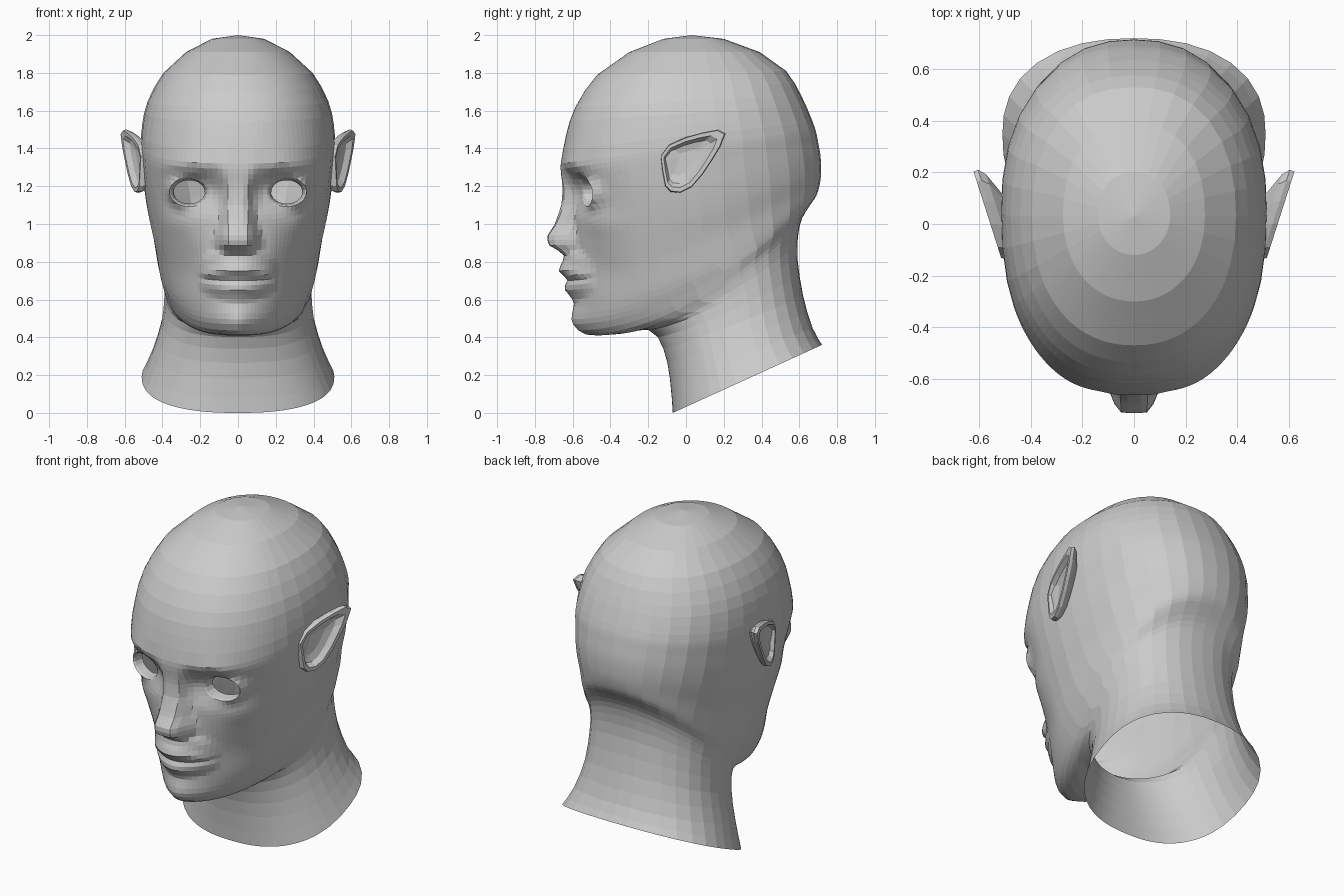
import bpy, bmesh
from math import sin, cos, radians, exp, hypot

if "Cube" in bpy.data.objects:
    bpy.data.objects.remove(bpy.data.objects["Cube"])

# Ring stations: front y, front z, back y, back z, half width, front squareness, tilt curve, centre y
NECK = [
    (-.07, .00, .72, .36, .51, 2.4, 1.0, .35),
    (-.085, .18, .67, .45, .455, 2.2, 1.05, .30),
    (-.12, .34, .62, .62, .405, 2.1, 1.15, .27),
    (-.20, .44, .59, .82, .39, 1.9, 1.4, .25),
    (-.40, .415, .595, .95, .393, 1.55, 1.7, .22),
    (-.53, .415, .615, 1.03, .40, 1.5, 1.8, .20),
    (-.59, .47, .65, 1.09, .412, 1.6, 1.8, .20)]
SKULL = [
    (-.59, .56, .69, 1.15, .425, 1.72, 1.7, .15),
    (-.59, .70, .71, 1.22, .445, 1.82, 1.4, .10),
    (-.595, .86, .715, 1.29, .475, 1.97, 1.2, .08),
    (-.60, 1.02, .712, 1.36, .495, 2.15, 1.1, .06),
    (-.615, 1.18, .70, 1.43, .507, 2.4, 1.0, .05),
    (-.655, 1.32, .685, 1.50, .515, 2.4, 1.0, .05),
    (-.635, 1.47, .655, 1.58, .507, 2.3, 1.0, .04),
    (-.585, 1.62, .61, 1.68, .478, 2.25, 1.0, .03),
    (-.47, 1.79, .53, 1.81, .395, 2.2, 1.0, .03),
    (-.30, 1.91, .39, 1.91, .275, 2.1, 1.0, .03),
    (-.12, 1.98, .20, 1.98, .14, 2.0, 1.0, .03)]
STEPS = [2, 2, 2, 2, 2, 2, 3, 6, 6, 6, 6, 5, 2, 2, 2, 1, 1]

# Feature profiles: nose (z, height, half width) and lips (z, height)
NOSE = [(.845, .04, .13), (.875, .125, .14), (.93, .142, .14), (1.0, .095, .115),
        (1.1, .055, .10), (1.2, .035, .11), (1.30, .01, .14), (1.36, 0, .14)]
LIPS = [(.585, 0), (.62, .025), (.655, .055), (.69, .047), (.712, .025), (.738, .085),
        (.77, .078), (.80, .06), (.86, .045), (.92, 0)]
EYE = (.258, 1.17, .105, .078)      # centre x, z and radii


def lookup(table, z):
    if z < table[0][0] or z > table[-1][0]:
        return [0] * (len(table[0]) - 1)
    for a, b in zip(table, table[1:]):
        if z <= b[0]:
            t = (z - a[0]) / (b[0] - a[0])
            return [p + (q - p) * t for p, q in zip(a[1:], b[1:])]


def smooth(t):
    t = max(0, min(1, t))
    return t * t * (3 - 2 * t)


def bump(x, z, cx, cz, rx, rz):
    return exp(-((x - cx) / rx) ** 2 - ((z - cz) / rz) ** 2)


def relief(x, z):
    """How far the face stands out in front of the plain loft."""
    x = abs(x)
    nose = mask = 0
    if NOSE[0][0] < z < NOSE[-1][0]:
        h, w = lookup(NOSE, z)
        mask = smooth((w - x) / (w * .65))
        nose = h * mask
    taper = max(0, 1 - (x / .21) ** 2)
    zl = .712 + (z - .712) / (1 - .5 * min(1, x / .21) ** 2)
    mouth = lookup(LIPS, zl)[0] * taper ** .8
    d = max(nose, mouth)
    d -= .06 * bump(x, z, .19, 1.17, .13, .09) * (1 - mask)      # socket
    d += .015 * bump(x, z, .25, 1.31, .15, .04)                  # brow
    d += .015 * bump(x, z, .34, 1.0, .09, .07)                   # cheekbone
    d -= .015 * bump(x, z, .27, .76, .08, .12)                   # cheek hollow
    d += .012 * bump(x, z, 0, .51, .13, .06)                     # chin
    return d


def spline(rows, steps):
    out = []
    for i, n in enumerate(steps):
        p = [rows[max(0, min(len(rows) - 1, i + k))] for k in (-1, 0, 1, 2)]
        for j in range(n):
            t = j / n
            out.append([b + .5 * t * (c - a + t * (2 * a - 5 * b + 4 * c - d + t * (3 * (b - c) + d - a)))
                        for a, b, c, d in zip(*p)])
    return out + [rows[-1]]


def make_object(name, bm):
    me = bpy.data.meshes.new(name)
    bm.to_mesh(me)
    bm.free()
    ob = bpy.data.objects.new(name, me)
    bpy.context.collection.objects.link(ob)
    return ob


def bridge(bm, a, b):
    n = len(a)
    for j in range(n):
        bm.faces.new((a[j], a[(j + 1) % n], b[(j + 1) % n], b[j]))


# Head and neck: one loft, dense on the face, coarse on the back
half = [3 * i for i in range(1, 21)] + [68, 79, 90] + [90 + 11.25 * i for i in range(1, 8)]
angles = [-180] + [-a for a in reversed(half)] + [0] + half
bm = bmesh.new()
rings = []
for yf, zf, yb, zb, hw, n, p, c in spline(NECK + SKULL, STEPS):
    ring = []
    for a in angles:
        s, k = sin(radians(a)), cos(radians(a))
        e = n if k > 0 else 2.3
        r = (abs(s) ** e + abs(k) ** e) ** (-1 / e)
        x = hw * r * s
        y = c - r * k * ((c - yf) if k > 0 else (yb - c))
        z = zf + (zb - zf) * max(0, (y - yf) / (yb - yf)) ** p
        if z > .43:
            y -= relief(x, z) * smooth((-.2 - y) / .15)
        ring.append(bm.verts.new((x, y, z)))
    if rings:
        bridge(bm, rings[-1], ring)
    rings.append(ring)
top = bm.verts.new((0, .03, 2.0))
for j in range(len(angles)):
    bm.faces.new((rings[-1][j], rings[-1][(j + 1) % len(angles)], top))

# Eye openings: cut, fit to an ellipse, relax the lids, then turn a rim inward
ex, ez, rx, rz = EYE


def eye_r(co):
    return hypot((abs(co.x) - ex) / rx, (co.z - ez) / rz)


def fit_eye(v, scale):
    sx = 1 if v.co.x > 0 else -1
    v.co.x = sx * (ex + (abs(v.co.x) - ex) * scale)
    v.co.z = ez + (v.co.z - ez) * scale


holes = [f for f in bm.faces if f.calc_center_median().y < -.3 and eye_r(f.calc_center_median()) < 1]
bmesh.ops.delete(bm, geom=holes, context='FACES')
edges = [e for e in bm.edges if e.is_boundary and e.verts[0].co.z > .9]
rim = {v for e in edges for v in e.verts}
for v in rim:
    fit_eye(v, 1 / eye_r(v.co))
    v.co.y = -.55 + .27 * (abs(v.co.x) - .155) - .25 * max(0, v.co.z - ez)
lids = [v for v in bm.verts if v.co.y < -.3 and eye_r(v.co) < 1.7 and v not in rim]
for _ in range(3):
    bmesh.ops.smooth_vert(bm, verts=lids, factor=.5, use_axis_x=True, use_axis_y=True, use_axis_z=True)
for shrink, depth in ((.9, .01), (.88, .05)):
    geo = bmesh.ops.extrude_edge_only(bm, edges=edges)['geom']
    for v in [g for g in geo if isinstance(g, bmesh.types.BMVert)]:
        fit_eye(v, shrink)
        v.co.y += depth
    edges = [g for g in geo if isinstance(g, bmesh.types.BMEdge)]
make_object("head", bm)

# Ears: swept-back pointed outline, lofted from skull to rim to hollow
OUTLINE = [(-.11, 1.20), (-.125, 1.28), (-.135, 1.36), (-.09, 1.42), (0, 1.46), (.09, 1.485), (.17, 1.5),
           (.21, 1.48), (.185, 1.415), (.14, 1.34), (.09, 1.265), (.03, 1.195), (-.03, 1.165), (-.08, 1.17)]
LAYERS = [(.5, -.10), (.93, -.045), (1, -.02), (.97, 0), (.82, 0), (.68, -.025), (.4, -.035)]  # scale, outward
for side, name in ((-1, "left_ear"), (1, "right_ear")):
    bm = bmesh.new()
    prev = None
    for scale, out in LAYERS:
        ring = []
        for y, z in OUTLINE:
            y, z = -.04 + (y + .04) * scale, 1.32 + (z - 1.32) * scale
            ring.append(bm.verts.new((side * (.512 + .32 * (y + .14) + out), y, z)))
        if prev:
            bridge(bm, prev, ring)
        prev = ring
    bm.faces.new(prev)
    bmesh.ops.recalc_face_normals(bm, faces=bm.faces)
    if sum(f.normal.x * side * f.calc_area() for f in bm.faces) < 0:
        bmesh.ops.reverse_faces(bm, faces=bm.faces)
    make_object(name, bm)
